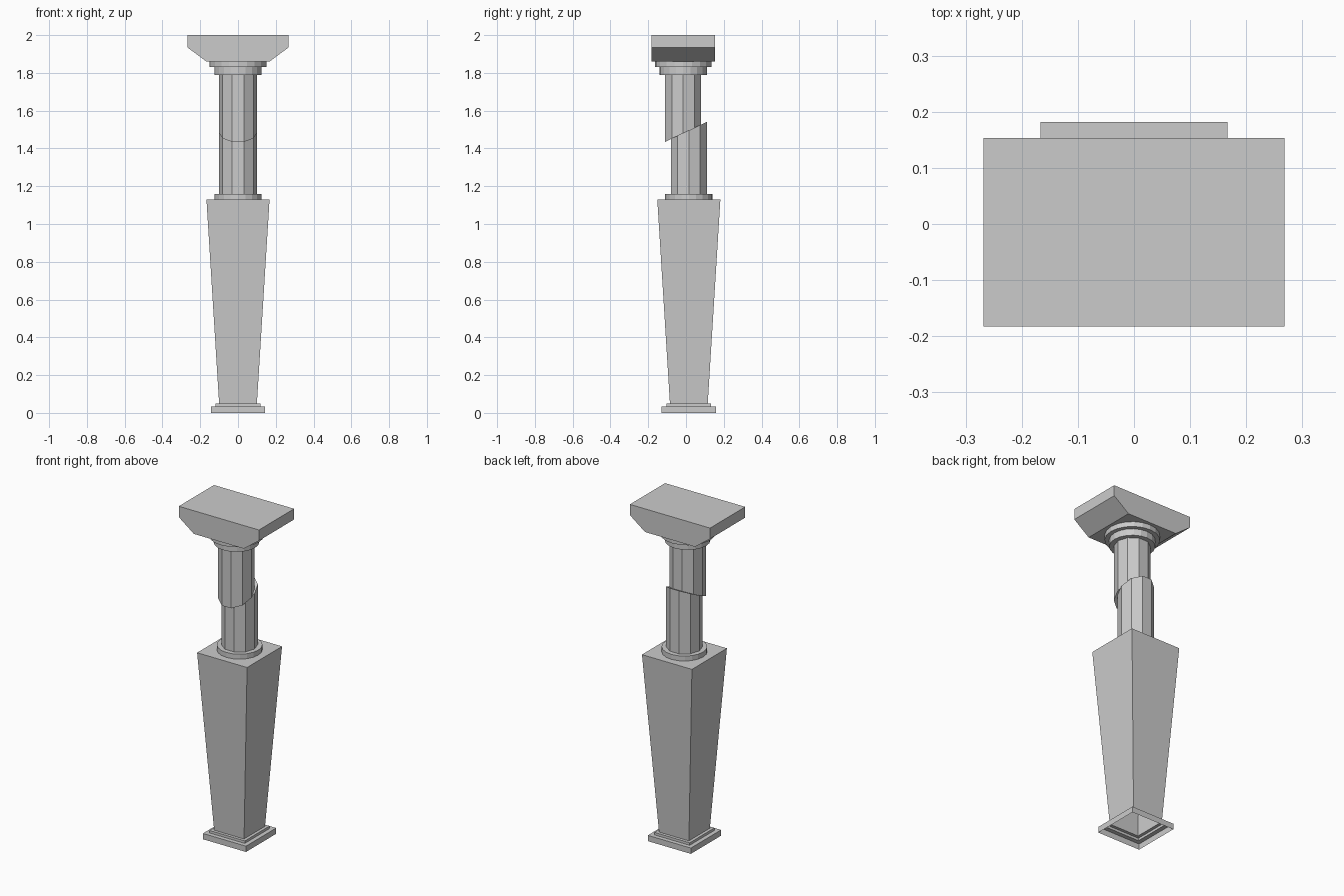
import bpy, bmesh
from math import sin, cos, pi, sqrt
from mathutils import Vector

if "Cube" in bpy.data.objects:
    bpy.data.objects.remove(bpy.data.objects["Cube"])

LOW_Y, HIGH_Y = 0.015, -0.015   # the upper half has slid along the fracture


def finish(bm, name):
    me = bpy.data.meshes.new(name)
    bm.to_mesh(me)
    bm.free()
    ob = bpy.data.objects.new(name, me)
    bpy.context.collection.objects.link(ob)
    return ob


def turned(profile, sides, y, phase=0.0, cap_top=False):
    """Sweep a (radius, z) profile around an upright axis at the given y."""
    bm = bmesh.new()
    rings = [[bm.verts.new((r * cos(phase + 2 * pi * k / sides),
                            y + r * sin(phase + 2 * pi * k / sides), z))
              for k in range(sides)] for r, z in profile]
    for a, b in zip(rings, rings[1:]):
        for k in range(sides):
            n = (k + 1) % sides
            bm.faces.new((a[k], a[n], b[n], b[k]))
    if cap_top:
        bm.faces.new(rings[-1])
    return bm


def broken_shaft(name, z0, z1, y, keep_lower):
    """Ten-sided shaft cut and capped along the slanted fracture plane."""
    bm = turned([(0.1, z0), (0.1, z1)], 10, y)
    res = bmesh.ops.bisect_plane(
        bm, geom=bm.verts[:] + bm.edges[:] + bm.faces[:],
        plane_co=Vector((0, 0, 1.488)), plane_no=Vector((0, -0.48, 1)),
        clear_outer=keep_lower, clear_inner=not keep_lower)
    cut = [e for e in res["geom_cut"] if isinstance(e, bmesh.types.BMEdge)]
    bmesh.ops.contextual_create(bm, geom=cut)
    bmesh.ops.recalc_face_normals(bm, faces=bm.faces[:])
    finish(bm, name)


# Stepped plinth and tapered square pedestal, open underneath
steps = [(0.144, 0), (0.144, 0.035), (0.118, 0.035), (0.118, 0.05),
         (0.1, 0.05), (0.167, 1.13)]
finish(turned([(r * sqrt(2), z) for r, z in steps], 4, LOW_Y, pi / 4, True),
       "pedestal")

# Round collars at both ends of the shaft
finish(turned([(0.125, 1.13), (0.125, 1.16), (0.095, 1.16)], 20, LOW_Y),
       "lower_collar")
finish(turned([(0.095, 1.79), (0.125, 1.79), (0.125, 1.83),
               (0.15, 1.83), (0.15, 1.86)], 20, HIGH_Y), "upper_collar")

# Two halves of the broken shaft
broken_shaft("lower_shaft", 1.16, 1.75, LOW_Y, True)
broken_shaft("upper_shaft", 1.25, 1.79, HIGH_Y, False)

# Capital block: front outline extruded through its depth
half = [(0.167, 1.86), (0.268, 1.935), (0.268, 2.0)]
outline = half + [(-x, z) for x, z in reversed(half)]
bm = bmesh.new()
face = bm.faces.new([bm.verts.new((x, HIGH_Y - 0.168, z)) for x, z in outline])
ext = bmesh.ops.extrude_face_region(bm, geom=[face])
bmesh.ops.translate(bm, vec=(0, 0.336, 0),
                    verts=[v for v in ext["geom"] if isinstance(v, bmesh.types.BMVert)])
if len(bm.faces) < 8:   # make sure the front face is present
    bm.faces.new([v for v in bm.verts if v.co.y < 0][:6])
bmesh.ops.recalc_face_normals(bm, faces=bm.faces[:])
finish(bm, "capital")
